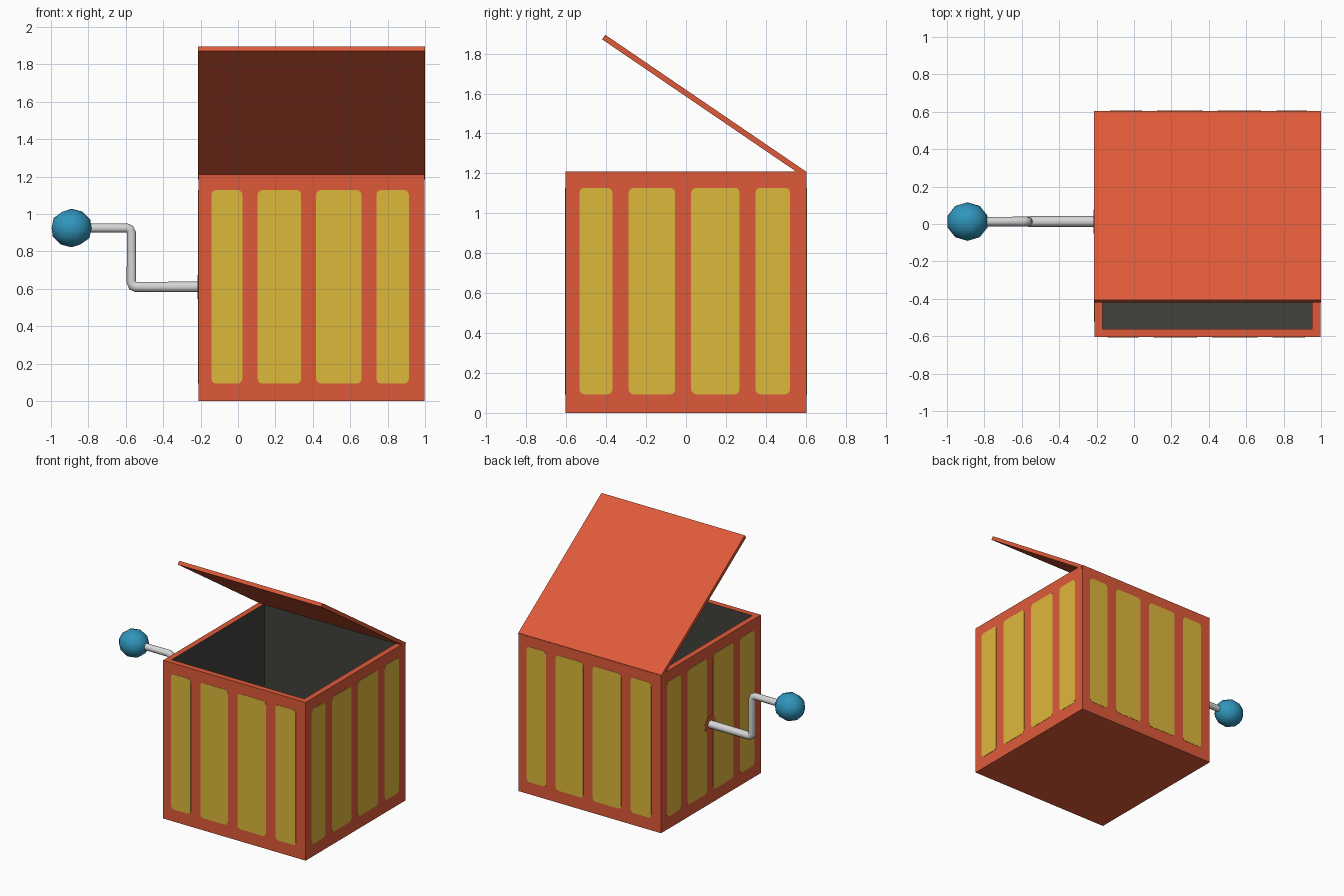
import bpy, bmesh, math
from mathutils import Vector, Matrix

if "Cube" in bpy.data.objects:
    bpy.data.objects.remove(bpy.data.objects["Cube"])


def material(name, rgb):
    m = bpy.data.materials.new(name)
    m.use_nodes = True
    m.diffuse_color = (*rgb, 1)
    m.node_tree.nodes["Principled BSDF"].inputs["Base Color"].default_value = (*rgb, 1)
    return m


RED = material("orange_red", (0.73, 0.102, 0.041))
YELLOW = material("mustard_yellow", (0.73, 0.48, 0.045))
DARK = material("dark_grey", (0.053, 0.053, 0.045))
METAL = material("light_grey", (0.68, 0.67, 0.67))
BLUE = material("blue", (0.03, 0.30, 0.50))


def finish(bm, name, *mats):
    bmesh.ops.recalc_face_normals(bm, faces=bm.faces)
    me = bpy.data.meshes.new(name)
    bm.to_mesh(me)
    bm.free()
    for m in mats:
        me.materials.append(m)
    ob = bpy.data.objects.new(name, me)
    bpy.context.collection.objects.link(ob)
    return ob


def smooth(ob, angle=60):
    bpy.ops.object.select_all(action="DESELECT")
    ob.select_set(True)
    bpy.context.view_layer.objects.active = ob
    bpy.ops.object.shade_smooth_by_angle(angle=math.radians(angle))


CX, SIDE, HEIGHT, WALL = 0.392, 1.208, 1.21, 0.062
HALF = SIDE / 2

# Open box: inset the top for the rim, then push the opening down
bm = bmesh.new()
bmesh.ops.create_cube(bm, size=1, matrix=Matrix.Translation((CX, 0, HEIGHT / 2))
                      @ Matrix.Diagonal((SIDE, SIDE, HEIGHT, 1)))
top = max(bm.faces, key=lambda f: f.calc_center_median().z)
bmesh.ops.inset_region(bm, faces=[top], thickness=WALL)
floor = bmesh.ops.extrude_discrete_faces(bm, faces=[top])["faces"][0]
bmesh.ops.translate(bm, verts=floor.verts, vec=(0, 0, WALL - HEIGHT))
floor.material_index = 1
for e in floor.edges:
    for f in e.link_faces:
        f.material_index = 1
finish(bm, "box", RED, DARK)


# Rounded stripes on all four sides, laid out once and turned about the box
def rounded_outline(u0, u1, z0, z1, r=0.025, steps=3):
    corners = ((u1 - r, z1 - r), (u0 + r, z1 - r), (u0 + r, z0 + r), (u1 - r, z0 + r))
    for i, (u, z) in enumerate(corners):
        for k in range(steps + 1):
            a = math.pi / 2 * (i + k / steps)
            yield u + r * math.cos(a), z + r * math.sin(a)


STRIPES = ((0.07, 0.235), (0.317, 0.55), (0.63, 0.872), (0.952, 1.125))
for side, turn in (("front", 0), ("left", 1), ("back", 2), ("right", 3)):
    bm = bmesh.new()
    for u0, u1 in STRIPES:
        outline = rounded_outline(u0 - HALF, u1 - HALF, 0.093, 1.128)
        face = bm.faces.new([bm.verts.new((u, -HALF + 0.001, z)) for u, z in outline])
        ext = bmesh.ops.extrude_face_region(bm, geom=[face])["geom"]
        bmesh.ops.translate(bm, vec=(0, -0.003, 0),
                            verts=[v for v in ext if isinstance(v, bmesh.types.BMVert)])
    bm.transform(Matrix.Translation((CX, 0, 0)) @ Matrix.Rotation(turn * math.pi / 2, 4, "Z"))
    finish(bm, side + "_stripes", YELLOW)

# Lid, hinged on the back edge and tilted open
hinge, tip = Vector((0, 0.605, 1.207)), Vector((0, -0.405, 1.895))
along = tip - hinge
under = Vector((0, along.z, -along.y)).normalized() * -0.028
bm = bmesh.new()
rings = [[bm.verts.new(p + Vector((x, 0, 0)))
          for p in (hinge, tip, tip + under, hinge + under)] for x in (-0.214, 0.999)]
bm.faces.new(rings[0])
bm.faces.new(rings[1])
for i in range(4):
    j = (i + 1) % 4
    bm.faces.new((rings[0][i], rings[0][j], rings[1][j], rings[1][i]))
finish(bm, "lid", RED)

# Collar where the crank enters the box
AXIS_Y, LOW, HIGH = 0.013, 0.61, 0.925
bm = bmesh.new()
bmesh.ops.create_cone(bm, cap_ends=True, segments=16, radius1=0.065, radius2=0.065, depth=0.006,
                      matrix=Matrix.Translation((CX - HALF - 0.001, AXIS_Y, LOW))
                      @ Matrix.Rotation(math.pi / 2, 4, "Y"))
finish(bm, "crank_collar", RED)

# Bent crank rod, slightly thinner towards the knob
path = ((-0.18, LOW, 0.03), (-0.545, LOW, 0.029), (-0.562, LOW + 0.007, 0.028),
        (-0.57, LOW + 0.025, 0.027), (-0.57, HIGH - 0.025, 0.026),
        (-0.578, HIGH - 0.007, 0.026), (-0.595, HIGH, 0.026), (-0.82, HIGH, 0.025))
cu = bpy.data.curves.new("crank_rod", "CURVE")
cu.dimensions = "3D"
cu.bevel_depth = 1.0
cu.bevel_resolution = 3
cu.use_fill_caps = True
sp = cu.splines.new("POLY")
sp.points.add(len(path) - 1)
for pt, (x, z, r) in zip(sp.points, path):
    pt.co = (x, AXIS_Y, z, 1)
    pt.radius = r
cu.materials.append(METAL)
rod = bpy.data.objects.new("crank_rod", cu)
bpy.context.collection.objects.link(rod)
bpy.ops.object.select_all(action="DESELECT")
rod.select_set(True)
bpy.context.view_layer.objects.active = rod
bpy.ops.object.convert(target="MESH")
smooth(rod)

# Faceted round knob
bm = bmesh.new()
bmesh.ops.create_icosphere(bm, subdivisions=2, radius=1,
                           matrix=Matrix.Translation((-0.89, AXIS_Y, HIGH))
                           @ Matrix.Diagonal((0.112, 0.103, 0.103, 1)))
smooth(finish(bm, "crank_knob", BLUE))
